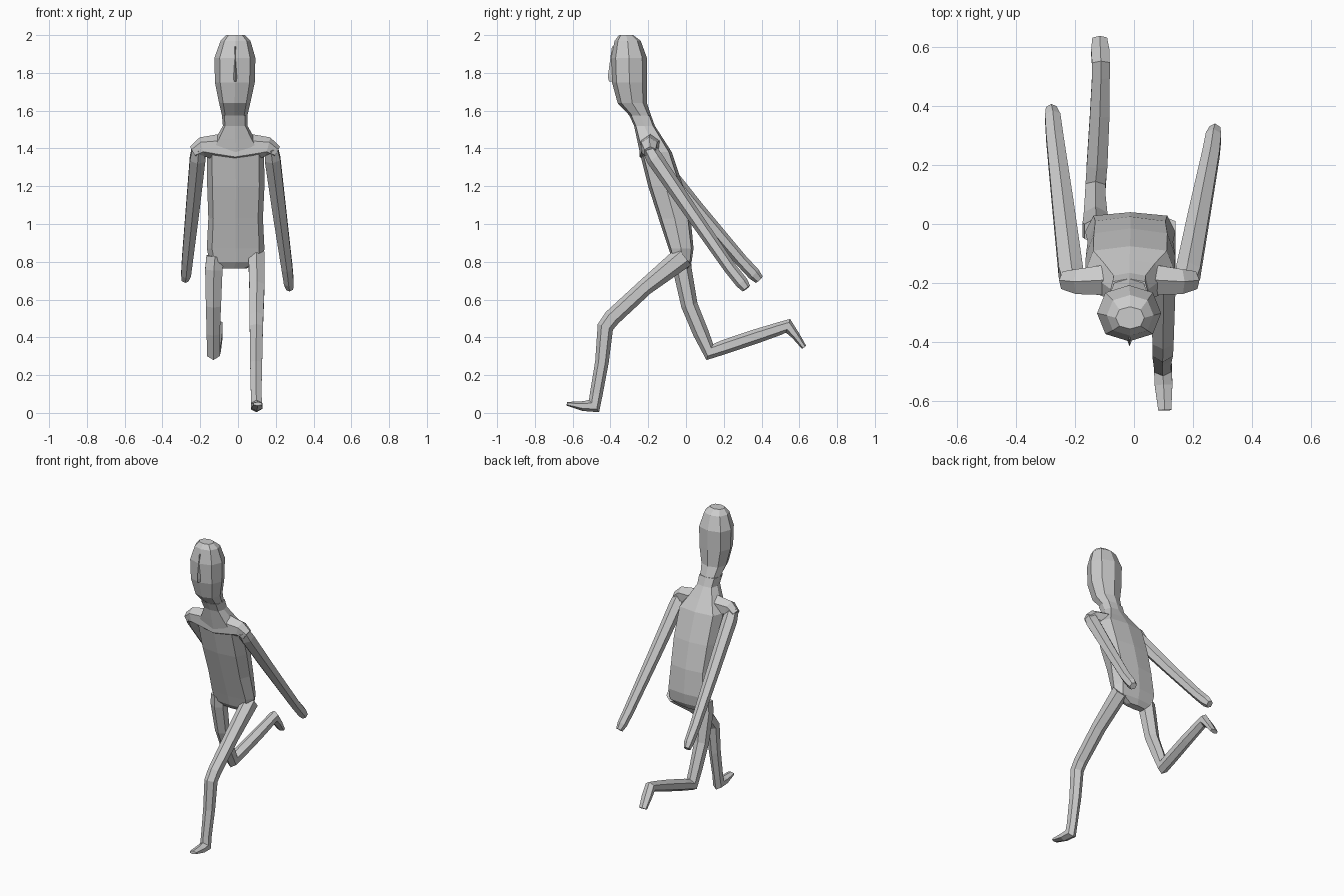
import bpy, bmesh, math
from mathutils import Vector


def skin(name, rings):
    """Join equal-length rings of points into one closed flat-shaded mesh."""
    bm = bmesh.new()
    loops = [[bm.verts.new(p) for p in ring] for ring in rings]
    n = len(loops[0])
    for a, b in zip(loops, loops[1:]):
        for i in range(n):
            j = (i + 1) % n
            bm.faces.new((a[i], a[j], b[j], b[i]))
    bm.faces.new(loops[0])
    bm.faces.new(loops[-1])
    bmesh.ops.recalc_face_normals(bm, faces=bm.faces)
    mesh = bpy.data.meshes.new(name)
    bm.to_mesh(mesh)
    bm.free()
    obj = bpy.data.objects.new(name, mesh)
    bpy.context.collection.objects.link(obj)
    return obj


def octagon(z, x0, x1, y0, y1, k):
    """Level eight-sided ring filling the given extents; k places the diagonals."""
    cx, cy, hx, hy = (x0 + x1) / 2, (y0 + y1) / 2, (x1 - x0) / 2, (y1 - y0) / 2
    dirs = [(1, 0), (k, k), (0, 1), (-k, k), (-1, 0), (-k, -k), (0, -1), (k, -k)]
    return [Vector((cx + hx * u, cy + hy * v, z)) for u, v in dirs]


def tube(name, path, ref=(1, 0, 0), sides=6):
    """Limb through (x, y, z, half width along ref, half depth) stations."""
    pts = [Vector(p[:3]) for p in path]
    rings = []
    for i, p in enumerate(path):
        before = (pts[i] - pts[i - 1]).normalized() if i else Vector()
        after = (pts[i + 1] - pts[i]).normalized() if i < len(pts) - 1 else Vector()
        t = (before + after).normalized()
        side = Vector(ref)
        side = (side - t * side.dot(t)).normalized()
        up = t.cross(side)
        ring = []
        for s in range(sides):
            a = math.tau * (s + 0.5) / sides
            c, d = math.cos(a), math.sin(a)
            ring.append(pts[i] + side * c * p[3] / math.cos(math.pi / sides) + up * d * p[4])
        rings.append(ring)
    return skin(name, rings)


# Head: tall faceted egg
skin("head", [octagon(*r, 0.74) for r in [
    (2.00, -.062, .035, -.355, -.28),
    (1.97, -.092, .066, -.378, -.24),
    (1.88, -.125, .092, -.397, -.207),
    (1.75, -.122, .089, -.392, -.207),
    (1.64, -.100, .065, -.362, -.207),
    (1.575, -.085, .050, -.300, -.185)]])

# Nose: slim wedge on the face
skin("nose", [[Vector((-.015 + w, y, z)) for w, y in [(-h, -.37), (0, tip), (h, -.37)]]
              for z, h, tip in [(1.94, .010, -.392), (1.78, .017, -.414), (1.755, .015, -.408)]])

# Neck and forward-leaning torso
skin("torso", [octagon(*r, 0.82) for r in [
    (1.575, -.085, .050, -.300, -.185),
    (1.52, -.080, .050, -.275, -.165),
    (1.45, -.120, .090, -.260, -.120),
    (1.38, -.165, .138, -.245, -.075),
    (1.20, -.163, .140, -.200, -.015),
    (1.03, -.157, .132, -.145, .025),
    (.87, -.165, .140, -.092, .040),
    (.80, -.150, .130, -.070, .030),
    (.765, -.090, .045, -.040, .010)]])

# Shoulder yoke running side to side
tube("shoulders", [
    (-.235, -.190, 1.380, .030, .035),
    (-.190, -.195, 1.408, .042, .052),
    (-.110, -.190, 1.405, .050, .070),
    (-.015, -.185, 1.400, .060, .090),
    (.080, -.190, 1.405, .050, .070),
    (.158, -.195, 1.408, .042, .052),
    (.203, -.190, 1.380, .030, .035)], ref=(0, 1, 0))

# Arms swept straight back, shoulder to fingertips
tube("left_arm", [
    (-.208, -.200, 1.405, .034, .038),
    (-.214, -.160, 1.345, .041, .045),
    (-.240, .060, 1.080, .036, .038),
    (-.268, .290, .810, .029, .034),
    (-.275, .360, .735, .026, .034),
    (-.280, .388, .705, .018, .025)])
tube("right_arm", [
    (.175, -.200, 1.405, .034, .038),
    (.183, -.165, 1.345, .041, .045),
    (.220, .030, 1.060, .036, .038),
    (.260, .235, .765, .029, .034),
    (.269, .295, .690, .026, .034),
    (.274, .320, .658, .018, .025)])

# Right leg striding forward, foot planted on its heel
tube("right_leg", [
    (.098, -.010, .830, .043, .060),
    (.100, -.217, .665, .040, .044),
    (.098, -.390, .505, .036, .045),
    (.097, -.427, .455, .035, .043),
    (.096, -.445, .270, .032, .036),
    (.096, -.475, .100, .028, .034),
    (.098, -.487, .036, .030, .042),
    (.100, -.545, .036, .030, .026),
    (.104, -.630, .048, .022, .010)])

# Left leg trailing, shin kicked up behind
tube("left_leg", [
    (-.122, -.025, .830, .045, .050),
    (-.128, -.020, .760, .046, .050),
    (-.130, .018, .570, .040, .044),
    (-.131, .078, .425, .035, .042),
    (-.130, .126, .322, .034, .046),
    (-.125, .200, .348, .035, .038),
    (-.116, .370, .405, .033, .038),
    (-.112, .500, .448, .030, .034),
    (-.112, .540, .461, .030, .038),
    (-.114, .580, .410, .031, .022),
    (-.116, .625, .347, .025, .014)])
